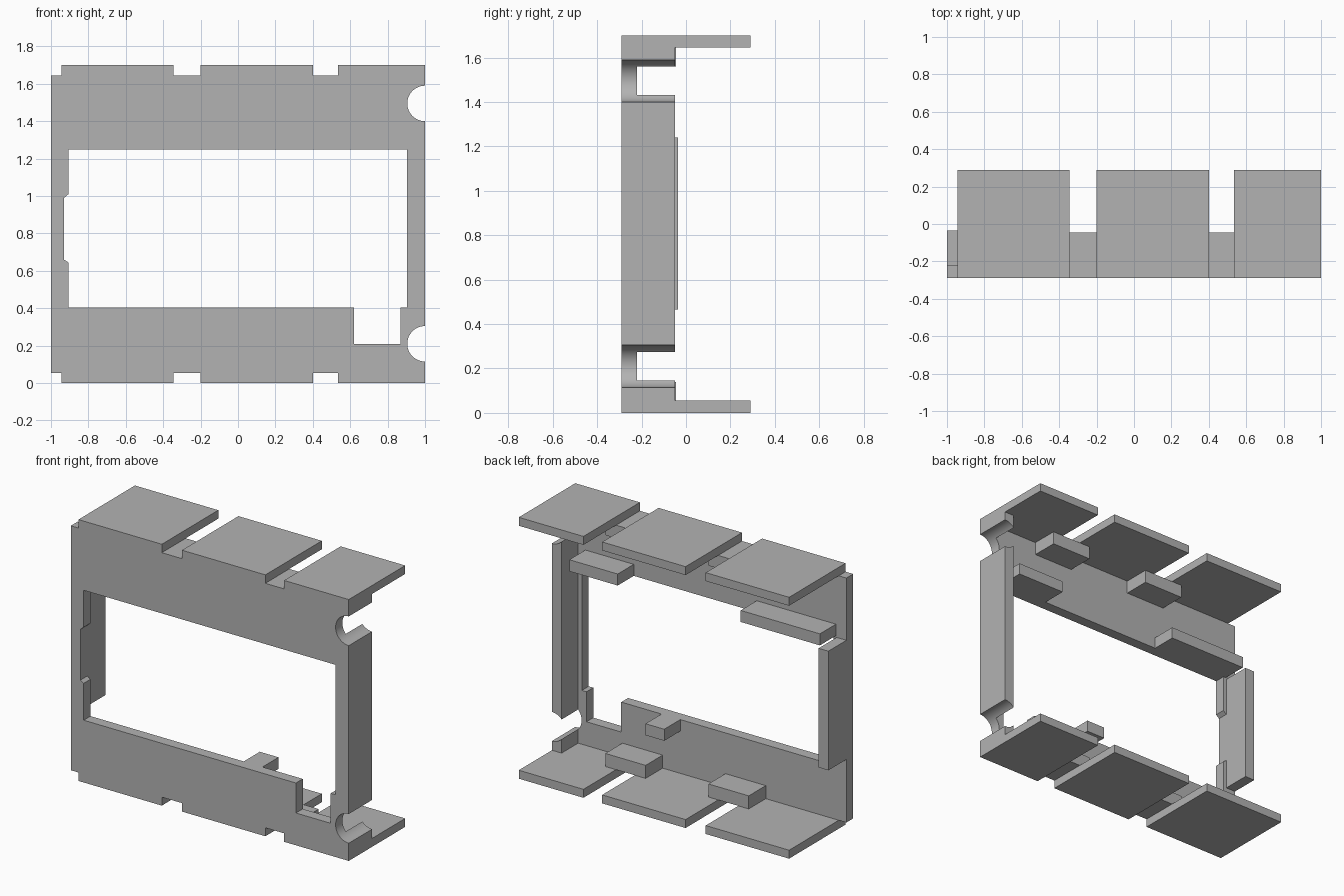
import bpy
import bmesh
from math import radians

if "Cube" in bpy.data.objects:
    bpy.data.objects.remove(bpy.data.objects["Cube"])

GREY = (0.45, 0.45, 0.45, 1)
mat = bpy.data.materials.new("light grey")
mat.use_nodes = True
mat.diffuse_color = GREY
mat.node_tree.nodes["Principled BSDF"].inputs["Base Color"].default_value = GREY

FRONT, PLATE_BACK, WALL_BACK, BACK = -0.29, -0.22, -0.05, 0.29
BOTTOM, TOP, SHEET = 0, 1.7, 0.055


def prism(name, outline, y0, y1):
    """Extrude an (x, z) outline from y0 to y1."""
    bm = bmesh.new()
    face = bm.faces.new([bm.verts.new((x, y0, z)) for x, z in outline])
    new = bmesh.ops.extrude_face_region(bm, geom=[face])["geom"]
    bmesh.ops.translate(bm, vec=(0, y1 - y0, 0),
                        verts=[v for v in new if isinstance(v, bmesh.types.BMVert)])
    bmesh.ops.recalc_face_normals(bm, faces=bm.faces)
    mesh = bpy.data.meshes.new(name)
    bm.to_mesh(mesh)
    bm.free()
    mesh.materials.append(mat)
    obj = bpy.data.objects.new(name, mesh)
    bpy.context.collection.objects.link(obj)
    return obj


def box(name, x0, x1, y0, y1, z0, z1):
    return prism(name, [(x0, z0), (x1, z0), (x1, z1), (x0, z1)], y0, y1)


def cut(obj, cutters):
    bpy.ops.object.select_all(action="DESELECT")
    bpy.context.view_layer.objects.active = obj
    obj.select_set(True)
    for cutter in cutters:
        mod = obj.modifiers.new("cut", "BOOLEAN")
        mod.operation, mod.solver, mod.object = "DIFFERENCE", "EXACT", cutter
        bpy.ops.object.modifier_apply(modifier=mod.name)
    bpy.ops.object.shade_smooth_by_angle(angle=radians(30))


# Front plate and side walls
plate = box("front_plate", -1, 1, FRONT, PLATE_BACK, SHEET, TOP - SHEET)
left_wall = box("left_wall", 0.93, 1, PLATE_BACK, WALL_BACK, SHEET, TOP - SHEET)
box("right_wall", -1, -0.93, PLATE_BACK, -0.035, 0.465, 1.24)

# Window with a chamfered relief on one side, and the lower notch
window = prism("window_cutter", [
    (-0.907, 0.405), (0.903, 0.405), (0.903, 1.25), (-0.907, 1.25),
    (-0.907, 1.01), (-0.93, 0.99), (-0.93, 0.66), (-0.907, 0.645)], -0.4, -0.1)
notch = box("notch_cutter", 0.62, 0.87, -0.4, -0.1, 0.21, 0.5)

# Round screw recesses on the left edge
recesses = []
for z in (0.21, 1.495):
    bpy.ops.mesh.primitive_cylinder_add(vertices=48, radius=0.095, depth=1,
                                        location=(1, 0, z), rotation=(radians(90), 0, 0))
    recess = bpy.context.object
    recess.name = "recess_cutter"
    recess.data.materials.append(mat)
    recesses.append(recess)

cut(plate, [window, notch] + recesses)
cut(left_wall, recesses)
for cutter in [window, notch] + recesses:
    bpy.data.objects.remove(cutter)

# Flat tabs and the blocks behind the gaps between them, top and bottom
for side, z_tab, z_block in (("bottom", BOTTOM, SHEET), ("top", TOP - SHEET, 1.56)):
    for x0, x1 in ((-0.945, -0.345), (-0.2, 0.4), (0.535, 1)):
        box(side + "_tab", x0, x1, FRONT, BACK, z_tab, z_tab + SHEET)
    for x in (-0.275, 0.467):
        box(side + "_block", x - 0.145, x + 0.145, PLATE_BACK, -0.045,
            z_block, z_block + 0.085)

# Ledges along the window edges
for name, x0, x1, z0 in (("long_ledge", -0.925, -0.355, 1.25),
                         ("short_ledge", 0.53, 0.878, 1.25),
                         ("lower_ledge", 0.195, 0.33, 0.33)):
    box(name, x0, x1, PLATE_BACK, -0.055, z0, z0 + 0.075)
